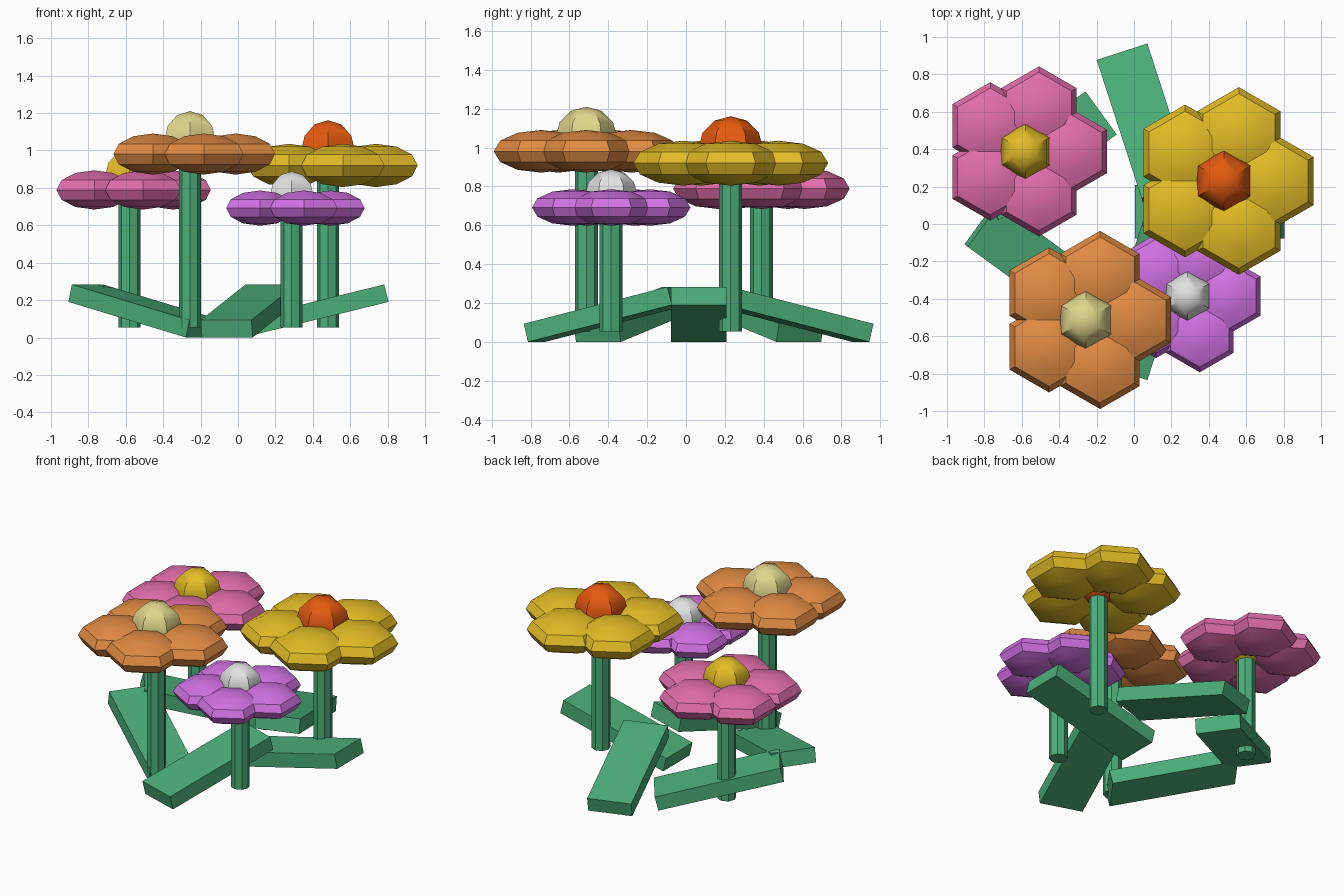
import bpy, math
from mathutils import Vector

cube = bpy.data.objects.get("Cube")
if cube:
    bpy.data.objects.remove(cube, do_unlink=True)


def linear(c):
    c /= 255
    return c / 12.92 if c <= 0.04045 else ((c + 0.055) / 1.055) ** 2.4


def material(name, r, g, b):
    m = bpy.data.materials.new(name)
    m.use_nodes = True
    col = (linear(r), linear(g), linear(b), 1)
    m.diffuse_color = col
    m.node_tree.nodes["Principled BSDF"].inputs["Base Color"].default_value = col
    return m


green = material("leaf green", 76, 175, 122)
pink = material("petal pink", 226, 110, 172)
yellow = material("golden yellow", 226, 188, 38)
orange = material("soft orange", 226, 140, 68)
purple = material("orchid purple", 210, 114, 228)
red = material("red orange", 228, 90, 16)
cream = material("cream", 224, 214, 140)
white = material("soft white", 226, 226, 226)


def finish(name, mat, smooth=True):
    obj = bpy.context.object
    obj.name = name
    obj.data.materials.append(mat)
    bpy.ops.object.transform_apply(location=False, rotation=False, scale=True)
    if smooth:
        bpy.ops.object.shade_smooth_by_angle(angle=math.radians(35))


def ball(name, mat, loc, radius, squash=1.0, rings=6):
    bpy.ops.mesh.primitive_uv_sphere_add(segments=6, ring_count=rings, radius=radius, location=loc)
    bpy.context.object.scale.z = squash
    finish(name, mat)


def flower(name, x, y, z, r, petal_mat, heart_mat):
    # Stem up to the flower head
    foot = 0.053
    bpy.ops.mesh.primitive_cylinder_add(vertices=8, radius=0.059, depth=z - foot,
                                        location=(x, y, (z + foot) / 2))
    finish(name + "_stem", green)
    # Five flattened petals around a round heart
    for i in range(5):
        a = math.tau * i / 5
        ball(f"{name}_petal_{i + 1}", petal_mat,
             (x + r * math.cos(a), y + r * math.sin(a), z), r, 0.45)
    ball(name + "_heart", heart_mat, (x, y, z + 0.29 * r), 0.65 * r)


flower("pink_flower", -0.58, 0.388, 0.789, 0.233, pink, yellow)
flower("yellow_flower", 0.481, 0.23, 0.92, 0.257, yellow, red)
flower("orange_flower", -0.257, -0.513, 0.981, 0.244, orange, cream)
flower("purple_flower", 0.287, -0.385, 0.692, 0.209, purple, white)

# Ring of five tilted leaf slabs, yawed against their place in the ring
for i in range(5):
    a = math.tau * i / 5
    bpy.ops.mesh.primitive_cube_add(
        size=1, location=(-0.095 + 0.5 * math.cos(a), 0.065 + 0.5 * math.sin(a), 0.142),
        rotation=(0, -0.24, -a))
    bpy.context.object.scale = (0.8, 0.285, 0.096)
    finish(f"leaf_{i + 1}", green, smooth=False)
